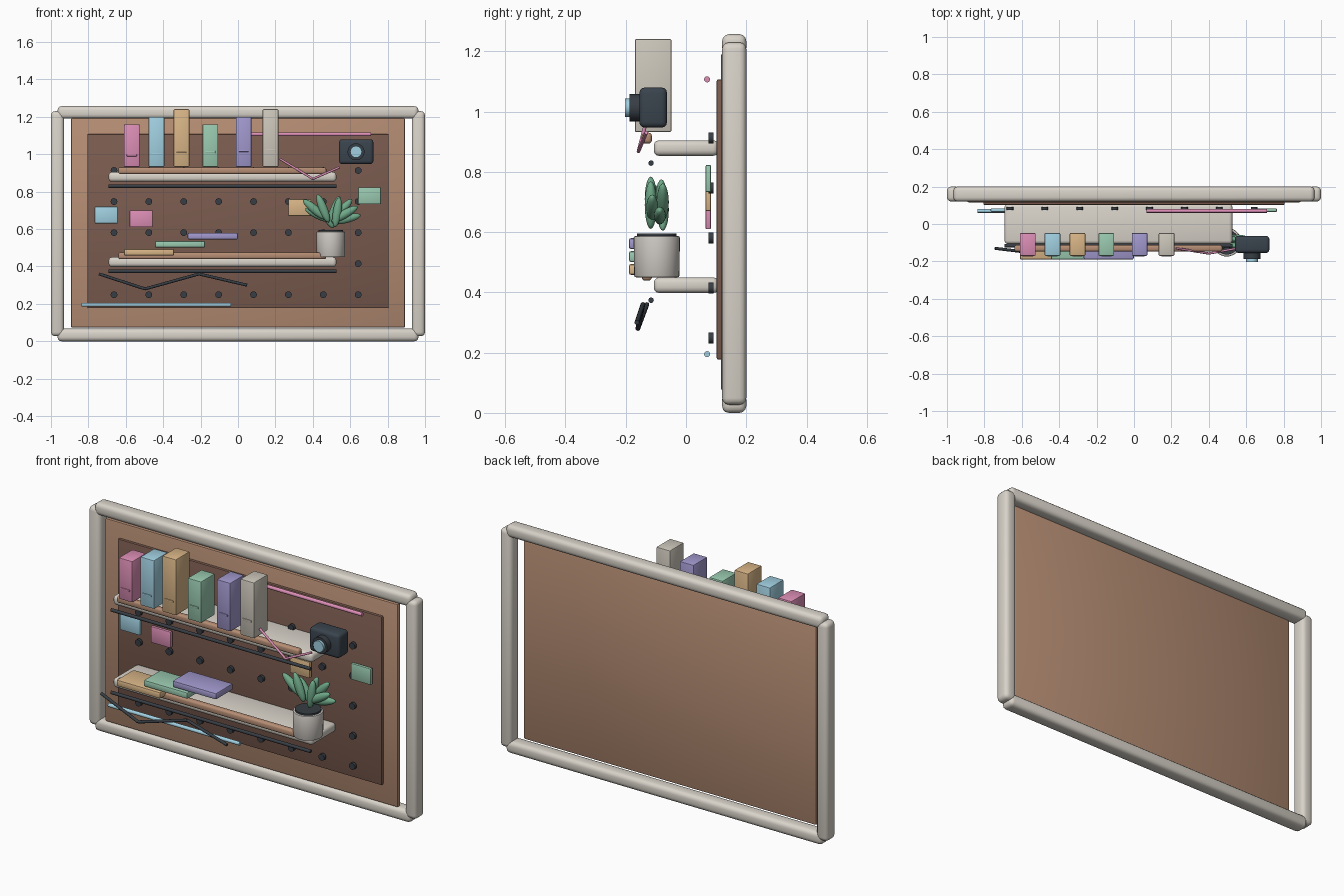
import bpy, bmesh, math
from mathutils import Vector, Matrix

if "Cube" in bpy.data.objects:
    bpy.data.objects.remove(bpy.data.objects["Cube"])

mats = {}
PALETTE = {
    "cream": "D8D2C8", "wood": "B48C73", "panel": "7A5C50", "dark": "3A4046",
    "pink": "DB8DB4", "blue": "A0CFE0", "tan": "D8B486", "green": "98C8AE",
    "purple": "A097CC", "stone": "CCC6BA", "leaf": "6FA888", "pot": "CBC6C0",
    "body": "3C454E",
}


def mat(name):
    if name not in mats:
        h = PALETTE[name]
        rgb = [(int(h[i:i + 2], 16) / 255) ** 2.2 for i in (0, 2, 4)]
        mats[name] = bpy.data.materials.new(name)
        mats[name].diffuse_color = (*rgb, 1)
    return mats[name]


def finish(name, bm, color):
    bmesh.ops.recalc_face_normals(bm, faces=bm.faces)
    me = bpy.data.meshes.new(name)
    bm.to_mesh(me)
    bm.free()
    ob = bpy.data.objects.new(name, me)
    bpy.context.collection.objects.link(ob)
    me.materials.append(mat(color))
    bpy.ops.object.select_all(action='DESELECT')
    ob.select_set(True)
    bpy.context.view_layer.objects.active = ob
    bpy.ops.object.shade_smooth_by_angle(angle=math.radians(35))
    return ob


def box(name, x, y, z, color, bevel=0.0, seg=2):
    """Box from (min, max) ranges with rounded edges."""
    bm = bmesh.new()
    size = [r[1] - r[0] for r in (x, y, z)]
    mid = [(r[1] + r[0]) / 2 for r in (x, y, z)]
    bmesh.ops.create_cube(bm, size=1, matrix=Matrix.Translation(mid) @ Matrix.Diagonal((*size, 1)))
    if bevel:
        bmesh.ops.bevel(bm, geom=bm.edges[:], offset=bevel, segments=seg, profile=0.5, affect='EDGES')
    return finish(name, bm, color)


def add_tube(bm, a, b, r1, r2=None, n=16):
    a, b = Vector(a), Vector(b)
    d = b - a
    m = Matrix.Translation((a + b) / 2) @ d.to_track_quat('Z', 'Y').to_matrix().to_4x4()
    bmesh.ops.create_cone(bm, cap_ends=True, segments=n, radius1=r1,
                          radius2=r1 if r2 is None else r2, depth=d.length, matrix=m)


def tube(name, points, r, color, n=16, r2=None):
    """Straight cylinders joining consecutive points."""
    bm = bmesh.new()
    for a, b in zip(points, points[1:]):
        add_tube(bm, a, b, r, r2, n)
    return finish(name, bm, color)


# Outer frame
for side, s in (("left", -1), ("right", 1)):
    box(f"frame_post_{side}", sorted((s * 0.93, s * 1.0)), (0.12, 0.2), (0.027, 1.23), "cream", 0.022, 3)
for side, z in (("bottom", 0.0), ("top", 1.19)):
    box(f"frame_rail_{side}", (-0.965, 0.965), (0.12, 0.2), (z, z + 0.067), "cream", 0.022, 3)

# Backing board and peg panel
box("backing_board", (-0.893, 0.893), (0.116, 0.142), (0.073, 1.193), "wood", 0.008)
box("peg_panel", (-0.805, 0.805), (0.102, 0.125), (0.177, 1.107), "panel", 0.005)

# Grid of pegs
bm = bmesh.new()
for i in range(8):
    for j in range(5):
        x, z = -0.663 + 0.1865 * i, 0.249 + 0.166 * j
        add_tube(bm, (x, 0.075, z), (x, 0.091, z), 0.018)
finish("pegs", bm, "dark")

# Shelves with wooden lip and rail below
for label, z in (("upper", 0.853), ("lower", 0.398)):
    box(f"shelf_{label}", (-0.692, 0.526), (-0.107, 0.108), (z, z + 0.052), "cream", 0.018, 3)
    box(f"shelf_lip_{label}", (-0.64, 0.472), (-0.147, -0.113), (z + 0.041, z + 0.077), "wood", 0.011, 3)
    tube(f"shelf_rail_{label}", [(-0.692, -0.116, z - 0.024), (0.526, -0.116, z - 0.024)], 0.009, "dark")

# Standing books with spine labels
books = [(-0.568, 1.16, "pink"), (-0.436, 1.2, "blue"), (-0.302, 1.241, "tan"),
         (-0.148, 1.16, "green"), (0.03, 1.2, "purple"), (0.174, 1.241, "stone")]
for i, (x, top, c) in enumerate(books):
    box(f"book_{i + 1}", (x - 0.042, x + 0.042), (-0.17, -0.048), (0.932, top), c, 0.006)
    z = 0.994 + 0.006 * i
    box(f"book_label_{i + 1}", (x - 0.027, x + 0.027), (-0.175, -0.165), (z - 0.005, z + 0.005), c, 0.002)

# Flat books on the lower shelf
for i, (x, c) in enumerate(((-0.476, "tan"), (-0.31, "green"), (-0.135, "purple"))):
    z = 0.458 + 0.043 * i
    box(f"flat_book_{i + 1}", (x - 0.134, x + 0.134), (-0.19, -0.04), (z, z + 0.036), c, 0.008)

# Pinned notes
for i, (x, z, c) in enumerate(((-0.705, 0.675, "blue"), (-0.518, 0.655, "pink"),
                               (0.33, 0.715, "tan"), (0.703, 0.778, "green"))):
    box(f"note_{i + 1}", (x - 0.061, x + 0.061), (0.065, 0.083), (z - 0.045, z + 0.045), c, 0.004)

# Light rods on the panel
tube("rod_pink", [(0.067, 0.07, 1.107), (0.71, 0.07, 1.107)], 0.01, "pink")
tube("rod_blue", [(-0.837, 0.07, 0.195), (-0.037, 0.07, 0.195)], 0.01, "blue")

# Hanging cables
tube("cable_dark", [(-0.743, -0.13, 0.36), (-0.497, -0.16, 0.28),
                    (-0.209, -0.143, 0.36), (0.048, -0.163, 0.3)], 0.008, "dark", 12)
tube("cable_pink", [(0.225, -0.13, 0.975), (0.4, -0.158, 0.868), (0.542, -0.132, 0.93)], 0.006, "pink", 12)

# Camera
box("camera_body", (0.54, 0.724), (-0.155, -0.063), (0.947, 1.08), "body", 0.018, 3)
tube("camera_lens", [(0.631, -0.15, 1.013), (0.631, -0.188, 1.013)], 0.045, "dark", 32)
tube("camera_glass", [(0.631, -0.185, 1.013), (0.631, -0.202, 1.013)], 0.031, "blue", 32)

# Plant pot and soil
PX, PY = 0.496, -0.097
bm = bmesh.new()
add_tube(bm, (PX, PY, 0.45), (PX, PY, 0.587), 0.075, 0.077, 32)
rims = [e for e in bm.edges if abs(e.verts[0].co.z - e.verts[1].co.z) < 1e-4]
bmesh.ops.bevel(bm, geom=rims, offset=0.006, segments=2, profile=0.5, affect='EDGES')
finish("plant_pot", bm, "pot")
tube("pot_soil", [(PX, PY, 0.575), (PX, PY, 0.596)], 0.066, "dark", 32)

# Leaves: x, y offset, z, tilt
leaves = [(0.41, -0.01, 0.705, -50), (0.432, 0.015, 0.675, -65), (0.455, -0.02, 0.71, -22),
          (0.47, 0.02, 0.675, -30), (0.515, 0.015, 0.70, 20), (0.53, -0.02, 0.69, 8),
          (0.555, 0.02, 0.70, 42), (0.57, -0.015, 0.68, 60), (0.578, 0.01, 0.655, 76)]
bm = bmesh.new()
for x, dy, z, tilt in leaves:
    m = (Matrix.Translation((x, PY + dy, z)) @ Matrix.Rotation(math.radians(tilt), 4, 'Y')
         @ Matrix.Diagonal((0.023, 0.02, 0.08, 1)))
    bmesh.ops.create_uvsphere(bm, u_segments=16, v_segments=10, radius=1, matrix=m)
finish("plant_leaves", bm, "leaf")

for m in bpy.data.materials:
    if m.users and not m.is_grease_pencil:
        m.use_nodes = True
        m.node_tree.nodes["Principled BSDF"].inputs["Base Color"].default_value = m.diffuse_color
